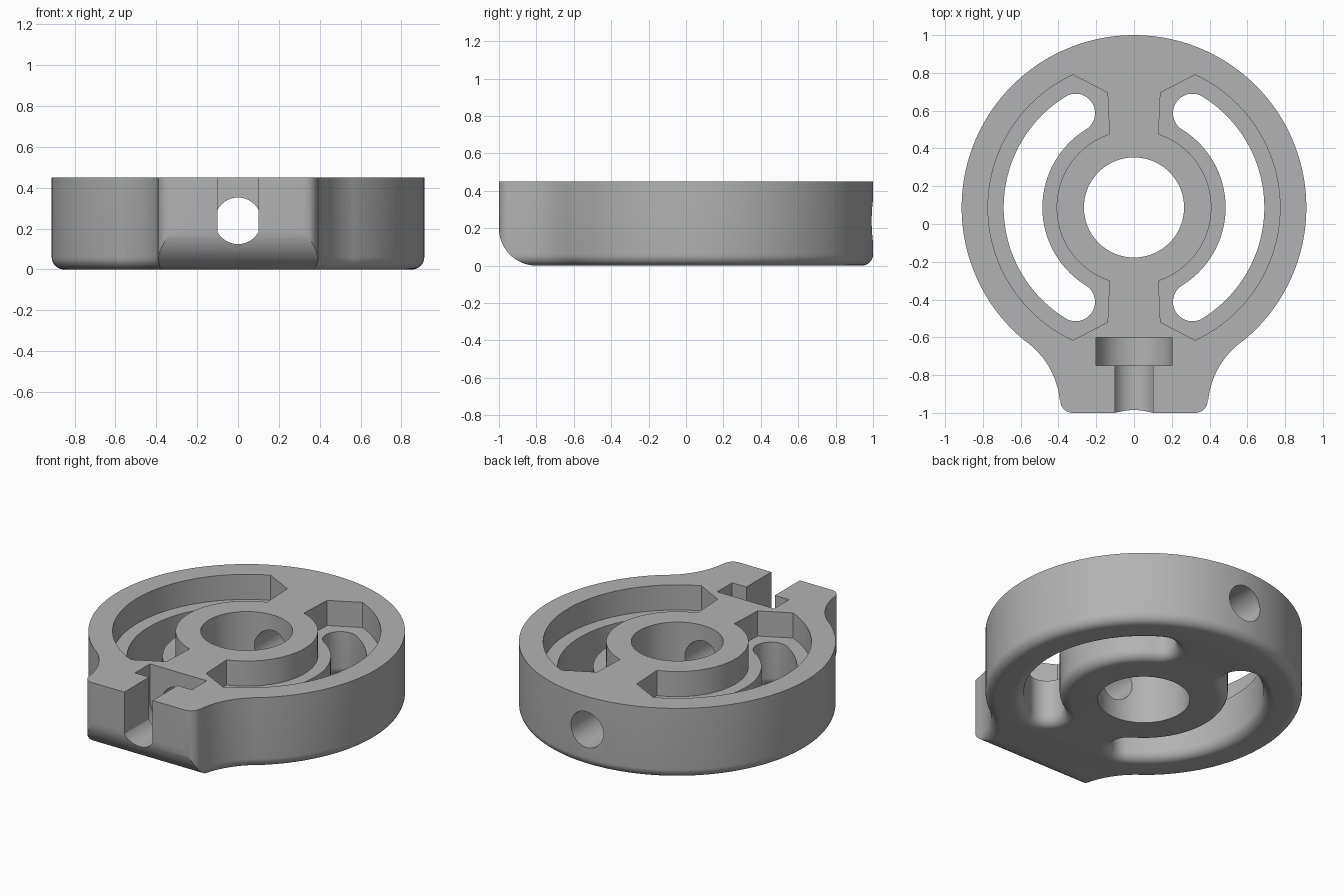
import bpy, bmesh
from math import cos, sin, pi, hypot, atan2, radians, sqrt

if "Cube" in bpy.data.objects:
    bpy.data.objects.remove(bpy.data.objects["Cube"])

H, CY, R = 0.45, 0.0875, 0.9125      # height, ring centre, ring radius
FILLET, FLOOR, BORE_Z, BORE_R = 0.06, 0.29, 0.238, 0.114

grey = bpy.data.materials.new("plain grey")
grey.use_nodes = True
COLOUR = (0.45, 0.45, 0.45, 1)
grey.diffuse_color = COLOUR
grey.node_tree.nodes["Principled BSDF"].inputs["Base Color"].default_value = COLOUR


def arc(cx, cy, r, a0, a1, n):
    """Points on an arc, angles in radians."""
    return [(cx + r * cos(a0 + (a1 - a0) * i / n),
             cy + r * sin(a0 + (a1 - a0) * i / n)) for i in range(n + 1)]


def loft(name, rings):
    """Closed solid through rings of equal point count."""
    bm = bmesh.new()
    loops = [[bm.verts.new(p) for p in ring] for ring in rings]
    for a, b in zip(loops, loops[1:]):
        for i in range(len(a)):
            j = (i + 1) % len(a)
            bm.faces.new((a[i], a[j], b[j], b[i]))
    bm.faces.new(loops[0][::-1])
    bm.faces.new(loops[-1])
    bmesh.ops.recalc_face_normals(bm, faces=bm.faces)
    mesh = bpy.data.meshes.new(name)
    bm.to_mesh(mesh)
    bm.free()
    mesh.materials.append(grey)
    obj = bpy.data.objects.new(name, mesh)
    bpy.context.collection.objects.link(obj)
    return obj


def prism_z(name, pts, z0, z1):
    return loft(name, [[(x, y, z) for x, y in pts] for z in (z0, z1)])


def prism_y(name, pts, y0, y1):
    return loft(name, [[(x, y, z) for x, z in pts] for y in (y0, y1)])


def fillet_steps(n=8):
    """(inset, height) pairs of the rounded bottom edge."""
    for i in range(n + 1):
        a = pi / 2 * i / n
        yield FILLET * (1 - sin(a)), FILLET * (1 - cos(a))


def cut(body, cutter):
    mod = body.modifiers.new("cut", "BOOLEAN")
    mod.operation, mod.solver, mod.object = "DIFFERENCE", "EXACT", cutter
    bpy.context.view_layer.objects.active = body
    bpy.ops.object.modifier_apply(modifier=mod.name)
    bpy.data.objects.remove(cutter)


# Body: round disc flowing through concave necks into a flat front lug
def body_outline(d):
    neck_r, corner = 0.444 + d, 0.065 - d
    nx, ny = 0.834, -0.98
    join = atan2(ny - CY, nx)
    cx, cy = 0.325, -0.935
    half = arc(cx, cy, corner, -pi / 2, 0, 8)
    half += arc(nx, ny, neck_r, pi - 0.1, pi + join, 20)
    half += arc(0, CY, R - d, join, pi / 2, 72)[1:]
    return half + [(-x, y) for x, y in half[-2::-1]]


rings = [[(x, y, z) for x, y in body_outline(d)] for d, z in fillet_steps()]
rings.append([(x, y, H) for x, y in body_outline(0)])
body = loft("slotted_ring_body", rings)

# Large rounding under the front of the lug
nose = arc(-0.8, 0.2, 0.2, pi, 1.5 * pi, 20)
nose += [(-0.8, -0.1), (-1.1, -0.1), (-1.1, 0.2)]
cut(body, loft("nose_cutter", [[(x, y, z) for y, z in nose] for x in (-0.7, 0.7)]))

# Hub hole
cut(body, prism_z("hub_cutter", arc(0, CY, 0.265, 0, 2 * pi, 96)[:-1], -0.1, 0.6))


# Curved through slots with rounded lower edges
def slot_outline(d, s):
    w, mid, end = 0.1025 + d, 0.5875, radians(58.3)
    ex, ey = mid * cos(end), mid * sin(end)
    pts = arc(0, CY, mid + w, -end, end, 48)
    pts += arc(ex, CY + ey, w, end, end + pi, 20)[1:]
    pts += arc(0, CY, mid - w, end, -end, 48)[1:]
    pts += arc(ex, CY - ey, w, pi - end, 2 * pi - end, 20)[1:-1]
    return [(s * x, y) for x, y in pts]


# Upper pockets with angular ends
def pocket_outline(s):
    outer, inner = 0.773, 0.41
    ao, ai = radians(65.3), atan2(sqrt(inner ** 2 - 0.13 ** 2), 0.13)
    pts = arc(0, CY, outer, -ao, ao, 64) + [(0.14, 0.695)]
    pts += arc(0, CY, inner, ai, -ai, 48) + [(0.14, 2 * CY - 0.695)]
    return [(s * x, y) for x, y in pts]


for s in (1, -1):
    cut(body, prism_z("pocket_cutter", pocket_outline(s), FLOOR, 0.6))
    rings = [[(x, y, -0.05) for x, y in slot_outline(FILLET, s)]]
    rings += [[(x, y, z) for x, y in slot_outline(d, s)] for d, z in fillet_steps()]
    rings.append([(x, y, 0.4) for x, y in slot_outline(0, s)])
    cut(body, loft("slot_cutter", rings))

# Cross bore from the lug to the back of the ring
cut(body, prism_y("bore_cutter", arc(0, BORE_Z, BORE_R, 0, 2 * pi, 64)[:-1], -0.68, 1.2))


# Open-topped screw channel and head recess in the lug
def u_shape(half, r):
    a = atan2(sqrt(max(r * r - half * half, 0)), half)
    return arc(0, BORE_Z, r, pi + a, 2 * pi - a, 32) + [(half, 0.6), (-half, 0.6)]


cut(body, prism_y("channel_cutter", u_shape(0.1, BORE_R), -1.2, -0.7))
cut(body, prism_y("recess_cutter", u_shape(0.2, 0.2), -0.75, -0.6))

# Smooth curved walls, crisp edges
bpy.ops.object.select_all(action="DESELECT")
body.select_set(True)
bpy.context.view_layer.objects.active = body
bpy.ops.object.shade_smooth_by_angle(angle=radians(30))
